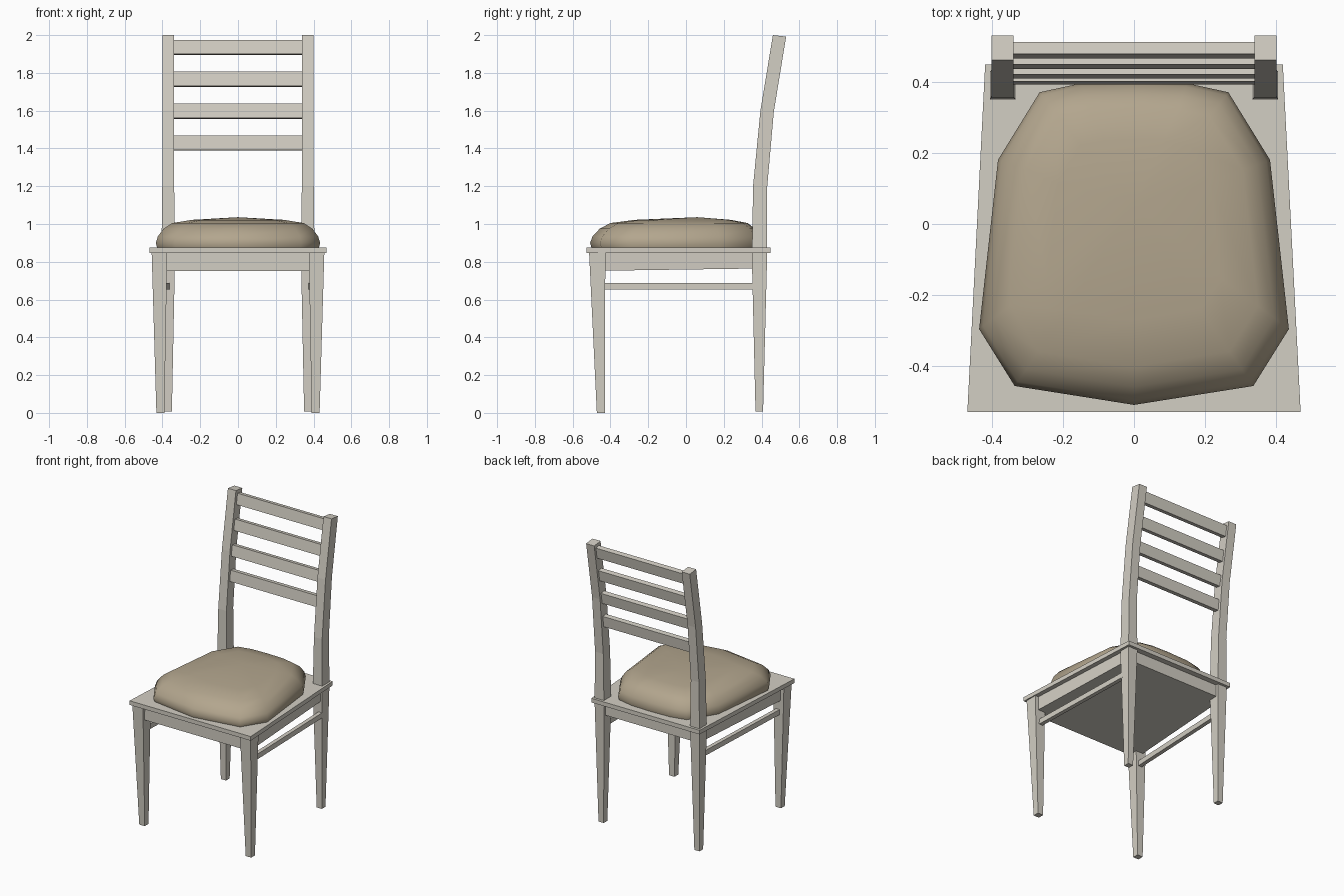
import bpy, bmesh, math

if "Cube" in bpy.data.objects:
    bpy.data.objects.remove(bpy.data.objects["Cube"])


def material(name, rgb):
    m = bpy.data.materials.new(name)
    m.diffuse_color = (*rgb, 1)
    m.use_nodes = True
    m.node_tree.nodes["Principled BSDF"].inputs["Base Color"].default_value = m.diffuse_color
    return m


WOOD = material("pale grey wood", (0.65, 0.62, 0.55))
FABRIC = material("tan fabric", (0.45, 0.38, 0.27))


def loft(name, rings, mat, apex=None, smooth=False):
    """Skin a list of equal-length point rings and close both ends."""
    bm = bmesh.new()
    vr = [[bm.verts.new(p) for p in r] for r in rings]
    n = len(vr[0])
    for a, b in zip(vr, vr[1:]):
        for i in range(n):
            j = (i + 1) % n
            bm.faces.new((a[i], a[j], b[j], b[i]))
    bm.faces.new(vr[0][::-1])
    if apex:
        top = bm.verts.new(apex)
        for i in range(n):
            bm.faces.new((vr[-1][i], vr[-1][(i + 1) % n], top))
    else:
        bm.faces.new(vr[-1])
    bmesh.ops.recalc_face_normals(bm, faces=bm.faces[:])
    me = bpy.data.meshes.new(name)
    bm.to_mesh(me)
    bm.free()
    if smooth:
        for p in me.polygons:
            p.use_smooth = len(p.vertices) <= 4
    me.materials.append(mat)
    ob = bpy.data.objects.new(name, me)
    bpy.context.collection.objects.link(ob)
    return ob


def rect(x0, x1, y0, y1, z, drop=0):
    return [(x0, y0, z), (x1, y0, z), (x1, y1, z - drop), (x0, y1, z - drop)]


def trapezoid(xf, xb, yf, yb, zf, zb):
    return [(-xf, yf, zf), (xf, yf, zf), (xb, yb, zb), (-xb, yb, zb)]


# seat board, wider at the front
loft("seat_board", [trapezoid(0.468, 0.418, -0.528, 0.448, z, z) for z in (0.847, 0.876)], WOOD)

# solid apron block under the board
loft("apron", [trapezoid(0.435, 0.388, -0.492, 0.41, 0.752, 0.765),
               trapezoid(0.435, 0.388, -0.492, 0.41, 0.85, 0.85)], WOOD)

for s, side in ((-1, "left"), (1, "right")):
    # tapered front legs
    loft("front_leg_" + side, [rect(s * 0.39, s * 0.432, -0.472, -0.43, 0),
                               rect(s * 0.375, s * 0.457, -0.513, -0.427, 0.85)], WOOD)
    # tapered back legs
    loft("back_leg_" + side, [rect(s * 0.35, s * 0.39, 0.368, 0.408, 0.008),
                              rect(s * 0.333, s * 0.405, 0.348, 0.43, 0.85)], WOOD)
    # curved back posts
    loft("back_post_" + side, [rect(s * 0.333, s * 0.405, 0.35, 0.43, 0.87),
                               rect(s * 0.338, s * 0.401, 0.355, 0.43, 1.2),
                               rect(s * 0.338, s * 0.4, 0.394, 0.465, 1.6, 0.005),
                               rect(s * 0.338, s * 0.4, 0.46, 0.53, 2.0, 0.008)], WOOD)
    # side stretchers between the legs
    xb = 0.376 if s < 0 else 0.388
    loft("stretcher_" + side,
         [[(s * x + dx, y, z) for dx, z in ((-0.014, 0.652), (0.014, 0.652), (0.014, 0.688), (-0.014, 0.688))]
          for x, y in ((0.41, -0.44), (xb, 0.37))], WOOD)

# four back slats following the posts' lean
for i, (z, y) in enumerate(((1.428, 0.413), (1.597, 0.431), (1.766, 0.459), (1.935, 0.488))):
    t = 0.12 if i == 0 else 0.165
    c, s = math.cos(t), math.sin(t)
    section = [(u * c + v * s, v * c - u * s)
               for u, v in ((-0.017, -0.038), (0.017, -0.038), (0.017, 0.038), (-0.017, 0.038))]
    loft(f"back_slat_{i + 1}",
         [[(x, y + dy, z + dz) for dy, dz in section] for x in (-0.345, 0.345)], WOOD)

# padded cushion: faceted outline scaled through rounded layers
half = [(0.335, -0.455), (0.435, -0.295), (0.382, 0.18), (0.265, 0.37), (0.15, 0.395)]
outline = [(0, -0.508)] + half + [(0, 0.4)] + [(-x, y) for x, y in reversed(half)]
layers = [(0.874, 0.985), (0.90, 1.0), (0.935, 0.975), (0.975, 0.905), (1.005, 0.8), (1.022, 0.56)]
loft("cushion", [[(x * k, 0.03 + (y - 0.03) * k, z) for x, y in outline] for z, k in layers],
     FABRIC, apex=(0, 0.06, 1.036), smooth=True)
